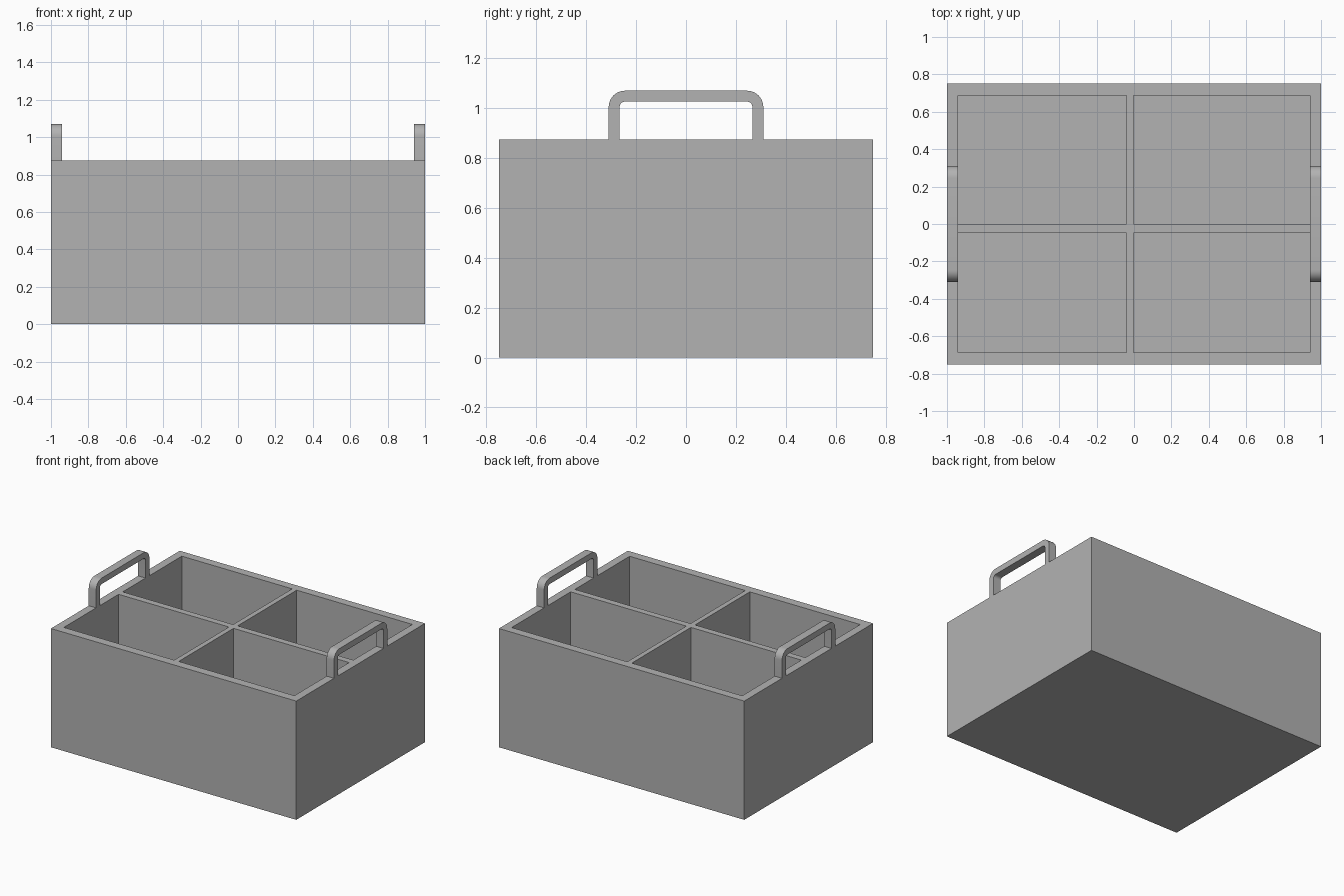
import bpy
import bmesh
from math import sin, cos, pi, radians

default_cube = bpy.data.objects.get("Cube")
if default_cube:
    bpy.data.objects.remove(default_cube, do_unlink=True)

# Single grey material
grey = bpy.data.materials.new("plain grey")
grey.use_nodes = True
colour = (0.448, 0.448, 0.448, 1)
grey.diffuse_color = colour
grey.node_tree.nodes["Principled BSDF"].inputs["Base Color"].default_value = colour

HEIGHT = 0.875
FLOOR = 0.06


def finish(name, bm):
    """Weld, orient and link a mesh as a named part."""
    bmesh.ops.remove_doubles(bm, verts=bm.verts[:], dist=1e-5)
    bmesh.ops.recalc_face_normals(bm, faces=bm.faces[:])
    mesh = bpy.data.meshes.new(name)
    bm.to_mesh(mesh)
    bm.free()
    mesh.materials.append(grey)
    obj = bpy.data.objects.new(name, mesh)
    bpy.context.collection.objects.link(obj)
    return obj


def face(bm, points):
    return bm.faces.new([bm.verts.new(p) for p in points])


def wall(bm, a, b, low, high):
    face(bm, [(*a, low), (*b, low), (*b, high), (*a, high)])


# Crate: odd cells of the plan are the four pockets, the rest is the rim and dividers
xs = [-1, -0.94, -0.04, -0.003, 0.94, 1]
ys = [-0.75, -0.686, -0.048, 0, 0.688, 0.75]
crate = bmesh.new()
for i in range(5):
    for j in range(5):
        corners = [(xs[i], ys[j]), (xs[i + 1], ys[j]),
                   (xs[i + 1], ys[j + 1]), (xs[i], ys[j + 1])]
        pocket = i % 2 == 1 and j % 2 == 1
        level = FLOOR if pocket else HEIGHT
        face(crate, [(*c, level) for c in corners])
        face(crate, [(*c, 0) for c in corners])
        for k in range(4):
            a, b = corners[k], corners[(k + 1) % 4]
            outside = (i, j)[k % 2 == 0] == (0, 4, 4, 0)[k]
            if pocket:
                wall(crate, a, b, FLOOR, HEIGHT)
            elif outside:
                wall(crate, a, b, 0, HEIGHT)
finish("crate", crate)


# Handles: rounded arch profile extruded across the wall thickness
def arch(half_width, top, radius, steps=10):
    """Points from the -y foot over the top to the +y foot."""
    points = [(-half_width, HEIGHT)]
    for side, start in ((-1, pi), (1, pi / 2)):
        for s in range(steps + 1):
            t = start - s * pi / 2 / steps
            points.append((side * (half_width - radius) + radius * cos(t),
                           top - radius + radius * sin(t)))
    return points + [(half_width, HEIGHT)]


def handle(name, x0, x1):
    bm = bmesh.new()
    outer = arch(0.31, 1.07, 0.065)
    inner = arch(0.266, 1.026, 0.021)
    for k in range(len(outer) - 1):
        section = [outer[k], outer[k + 1], inner[k + 1], inner[k]]
        for x in (x0, x1):
            face(bm, [(x, *p) for p in section])
        for a, b in ((outer[k], outer[k + 1]), (inner[k], inner[k + 1])):
            face(bm, [(x0, *a), (x1, *a), (x1, *b), (x0, *b)])
    obj = finish(name, bm)
    bpy.ops.object.select_all(action='DESELECT')
    obj.select_set(True)
    bpy.context.view_layer.objects.active = obj
    bpy.ops.object.shade_smooth_by_angle(angle=radians(30))


handle("left_handle", 0.94, 1)
handle("right_handle", -1, -0.94)
